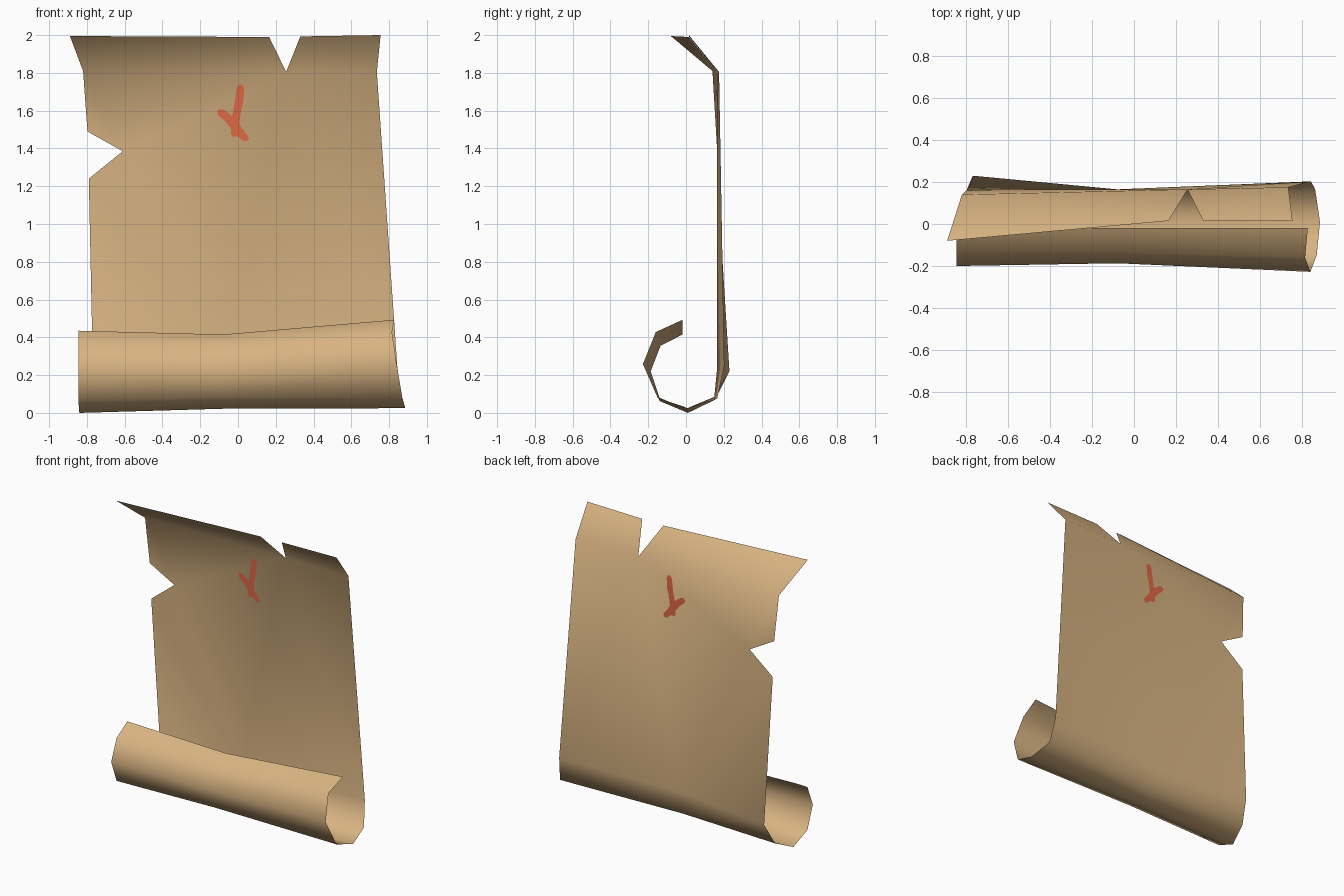
import bpy, bmesh
from mathutils import Vector
from mathutils.bvhtree import BVHTree

if "Cube" in bpy.data.objects:
    bpy.data.objects.remove(bpy.data.objects["Cube"])


def material(name, rgb):
    m = bpy.data.materials.new(name)
    m.diffuse_color = (*rgb, 1)
    m.use_nodes = True
    m.node_tree.nodes["Principled BSDF"].inputs["Base Color"].default_value = m.diffuse_color
    return m


def finish(name, bm, mat):
    for f in bm.faces:
        f.smooth = True
    me = bpy.data.meshes.new(name)
    bm.to_mesh(me)
    me.materials.append(mat)
    ob = bpy.data.objects.new(name, me)
    bpy.context.collection.objects.link(ob)
    return ob


parchment = material("parchment tan", (0.69, 0.455, 0.225))
ink = material("red ink", (0.72, 0.14, 0.055))

# --- torn sheet: flat upper part with two notches ---
bm = bmesh.new()
V = lambda x, y, z: bm.verts.new((x, y, z))
top_l, cut_l = V(-0.89, -0.08, 1.995), V(0.165, 0.015, 1.99)
cut_r, top_r = V(0.33, 0.015, 1.993), V(0.755, 0.015, 2.0)
bend_l, cut_tip, bend_r = V(-0.82, 0.14, 1.81), V(0.255, 0.165, 1.805), V(0.735, 0.175, 1.805)
tear_top, tear_tip, tear_low = V(-0.797, 0.16, 1.49), V(-0.61, 0.165, 1.385), V(-0.79, 0.166, 1.24)

# --- rolled bottom: left end, middle and right end profiles, back to front ---
left = [(-0.768, 0.23, 0.22), (-0.80, 0.155, 0.07), (-0.84, 0.01, 0.0), (-0.845, -0.14, 0.063),
        (-0.845, -0.20, 0.22), (-0.845, -0.14, 0.365), (-0.845, -0.02, 0.435)]
mid = [(-0.08, 0.165, 0.24), (-0.08, 0.15, 0.085), (-0.08, 0.0, 0.022), (-0.08, -0.14, 0.08),
       (-0.08, -0.187, 0.22), (-0.08, -0.135, 0.355), (-0.08, -0.018, 0.415)]
right = [(0.843, 0.203, 0.25), (0.863, 0.165, 0.075), (0.886, 0.01, 0.025), (0.87, -0.15, 0.08),
         (0.84, -0.228, 0.258), (0.815, -0.16, 0.428), (0.828, -0.018, 0.493)]
cols = [[V(*p) for p in c] for c in (left, mid, right)]
L, M, R = (c[0] for c in cols)

for face in ((bend_l, cut_tip, cut_l, top_l), (cut_tip, bend_r, top_r, cut_r),
             (tear_top, tear_tip, cut_tip, bend_l), (tear_low, L, M, tear_tip),
             (tear_tip, M, cut_tip), (M, R, bend_r, cut_tip)):
    bm.faces.new(face)
for a, b in zip(cols, cols[1:]):
    for i in range(len(a) - 1):
        bm.faces.new((a[i + 1], b[i + 1], b[i], a[i]))
bmesh.ops.triangulate(bm, faces=[f for f in bm.faces if len(f.verts) > 3])
tree = BVHTree.FromBMesh(bm)
finish("scroll_sheet", bm, parchment)
bm.free()

# --- painted mark: brush strokes (x, z, half width) laid on both sides ---
strokes = [
    [(0.013, 1.738, 0.009), (0.013, 1.72, 0.02), (0.006, 1.65, 0.022), (-0.008, 1.58, 0.02),
     (-0.016, 1.52, 0.022), (-0.016, 1.475, 0.02), (-0.016, 1.463, 0.012)],
    [(-0.105, 1.602, 0.009), (-0.09, 1.59, 0.021), (-0.055, 1.562, 0.022), (-0.02, 1.525, 0.026),
     (0.005, 1.49, 0.022), (0.038, 1.455, 0.019), (0.052, 1.444, 0.009)],
    [(-0.055, 1.54, 0.012), (-0.02, 1.56, 0.02), (0.008, 1.59, 0.012)],
]


def paint(name, offset):
    bm = bmesh.new()
    for s in strokes:
        pts = [Vector((x, z)) for x, z, w in s]
        prev = None
        for i, p in enumerate(pts):
            d = (pts[min(i + 1, len(pts) - 1)] - pts[max(i - 1, 0)]).normalized()
            n = Vector((-d.y, d.x)) * s[i][2]
            pair = []
            for q in (p + n, p - n):
                hit = tree.ray_cast(Vector((q.x, -1, q.y)), Vector((0, 1, 0)))[0]
                pair.append(bm.verts.new((q.x, hit.y + offset, q.y)))
            if prev:
                f = [prev[0], pair[0], pair[1], prev[1]]
                bm.faces.new(f)
            prev = pair
    bmesh.ops.triangulate(bm, faces=bm.faces[:])
    # face each plate away from the sheet
    for f in bm.faces:
        f.normal_update()
        if f.normal.y * offset < 0:
            f.normal_flip()
    finish(name, bm, ink)
    bm.free()


paint("ink_mark_front", -0.004)
paint("ink_mark_back", 0.004)
